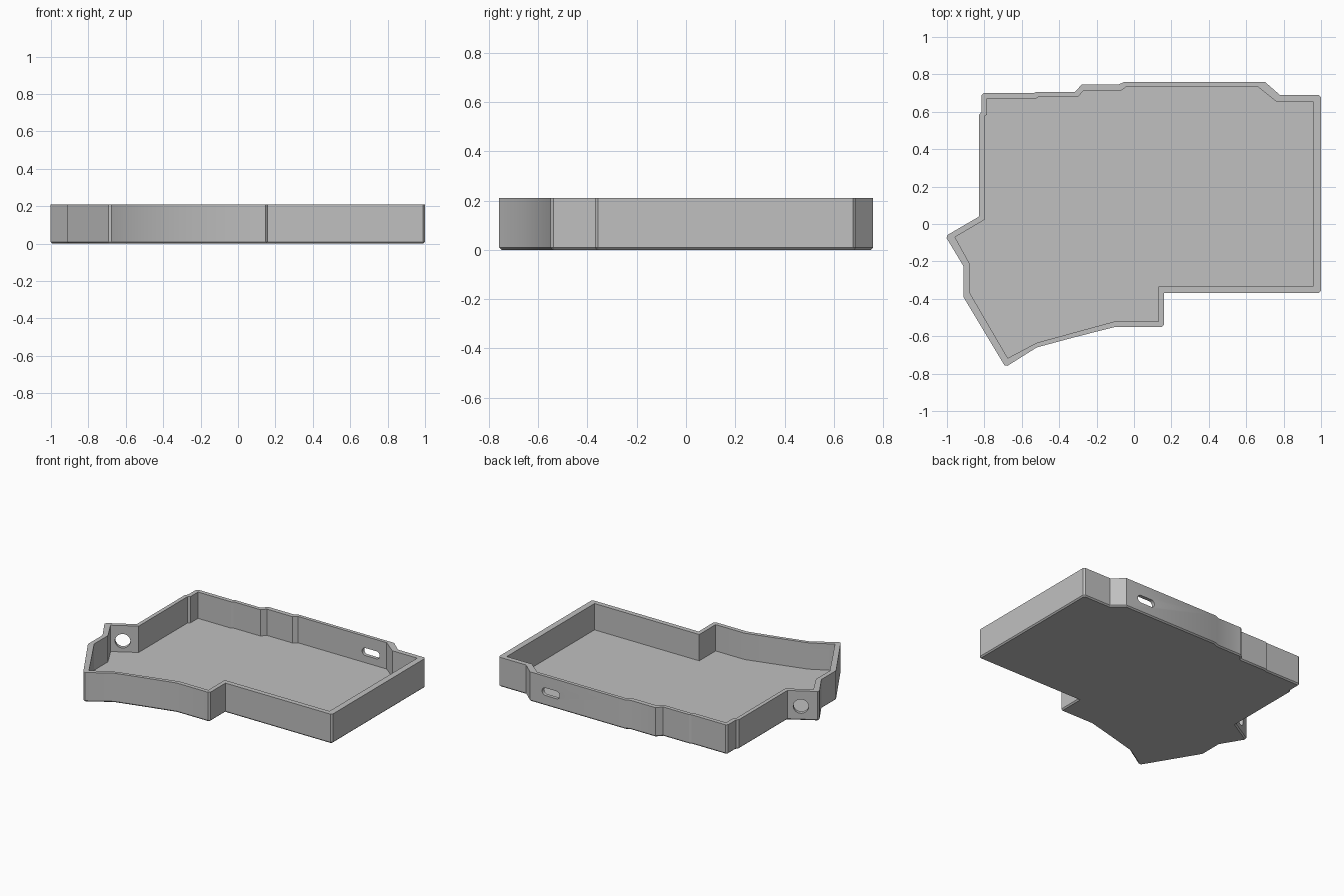
import bpy, bmesh, math
from mathutils import Vector, Matrix

if "Cube" in bpy.data.objects:
    bpy.data.objects.remove(bpy.data.objects["Cube"])

HEIGHT, FLOOR = 0.21, 0.022

grey = bpy.data.materials.new("plain grey")
grey.diffuse_color = (0.53, 0.53, 0.53, 1)
grey.use_nodes = True
grey.node_tree.nodes["Principled BSDF"].inputs["Base Color"].default_value = grey.diffuse_color

# Outer and inner outlines, counter-clockwise from the front tip
OUTER = [(-0.687, -0.765), (-0.52, -0.66), (-0.32, -0.606), (-0.10, -0.55), (0.16, -0.55),
         (0.16, -0.37), (1.0, -0.37), (1.0, 0.69), (0.78, 0.69), (0.70, 0.76),
         (-0.05, 0.76), (-0.085, 0.745), (-0.28, 0.745), (-0.315, 0.707),
         (-0.52, 0.707), (-0.535, 0.70), (-0.815, 0.70), (-0.815, 0.60),
         (-0.828, 0.585), (-0.828, 0.04), (-1.008, -0.065), (-0.912, -0.225),
         (-0.912, -0.39)]
INNER = [(-0.675, -0.717), (-0.52, -0.635), (-0.32, -0.58), (-0.10, -0.52), (0.13, -0.52),
         (0.13, -0.335), (0.957, -0.335), (0.957, 0.655), (0.76, 0.655), (0.66, 0.735),
         (-0.04, 0.735), (-0.07, 0.712), (-0.27, 0.712), (-0.30, 0.68),
         (-0.51, 0.68), (-0.525, 0.67), (-0.785, 0.67), (-0.785, 0.585),
         (-0.80, 0.575), (-0.80, 0.022), (-0.957, -0.07), (-0.88, -0.21),
         (-0.88, -0.365)]


def prism(name, outline, z0, z1, chamfer=0.0, matrix=None):
    """Extrude an outline; optionally chamfer its sharp corners and lower rim."""
    bm = bmesh.new()
    face = bm.faces.new([bm.verts.new((x, y, z0)) for x, y in outline])
    out = bmesh.ops.extrude_face_region(bm, geom=[face])
    for v in out["geom"]:
        if isinstance(v, bmesh.types.BMVert):
            v.co.z = z1
    bmesh.ops.recalc_face_normals(bm, faces=bm.faces[:])
    if chamfer:
        corners = [e for e in bm.edges
                   if abs(e.verts[0].co.z - e.verts[1].co.z) > 0.01
                   and e.calc_face_angle_signed(0) > math.radians(50)]
        bmesh.ops.bevel(bm, geom=corners, offset=chamfer, segments=1,
                        profile=0.5, affect='EDGES')
        rim = [e for e in bm.edges if all(abs(v.co.z - z0) < 1e-5 for v in e.verts)]
        bmesh.ops.bevel(bm, geom=rim, offset=0.009, segments=1,
                        profile=0.5, affect='EDGES')
    if matrix:
        bm.transform(matrix)
    mesh = bpy.data.meshes.new(name)
    bm.to_mesh(mesh)
    bm.free()
    mesh.materials.append(grey)
    ob = bpy.data.objects.new(name, mesh)
    bpy.context.collection.objects.link(ob)
    return ob


def stadium(length, radius, steps=12):
    """Rounded slot outline; a length of twice the radius gives a circle."""
    half = length / 2 - radius
    pts = []
    for side, start in ((1, -90), (-1, 90)):
        for i in range(steps + (half > 0)):
            a = math.radians(start + 180 * i / steps)
            pts.append((side * half + radius * math.cos(a), radius * math.sin(a)))
    return pts


def wall_frame(centre, along):
    """Frame whose z axis runs through a vertical wall."""
    x = Vector(along).normalized()
    y = Vector((0, 0, 1))
    m = Matrix((x, y, x.cross(y))).transposed().to_4x4()
    return Matrix.Translation(centre) @ m


# Tray body
tray = prism("tray", OUTER, 0, HEIGHT, chamfer=0.012)

# Cavity, round cable hole and port slot
cutters = [
    prism("cavity_cutter", INNER, FLOOR, HEIGHT + 0.1),
    prism("round_hole_cutter", stadium(0.1, 0.05), -0.07, 0.07,
          matrix=wall_frame((-0.90, -0.012, 0.10), (0.18, 0.105, 0))),
    prism("port_slot_cutter", stadium(0.14, 0.027), -0.07, 0.07,
          matrix=wall_frame((0.535, 0.75, 0.10), (1, 0, 0))),
]
bpy.context.view_layer.objects.active = tray
tray.select_set(True)
for cutter in cutters:
    mod = tray.modifiers.new(cutter.name, 'BOOLEAN')
    mod.operation = 'DIFFERENCE'
    mod.solver = 'EXACT'
    mod.object = cutter
    bpy.ops.object.modifier_apply(modifier=mod.name)
    bpy.data.objects.remove(cutter)

# Gentle bends stay smooth, corners stay crisp
bpy.ops.object.shade_smooth_by_angle(angle=math.radians(25))
